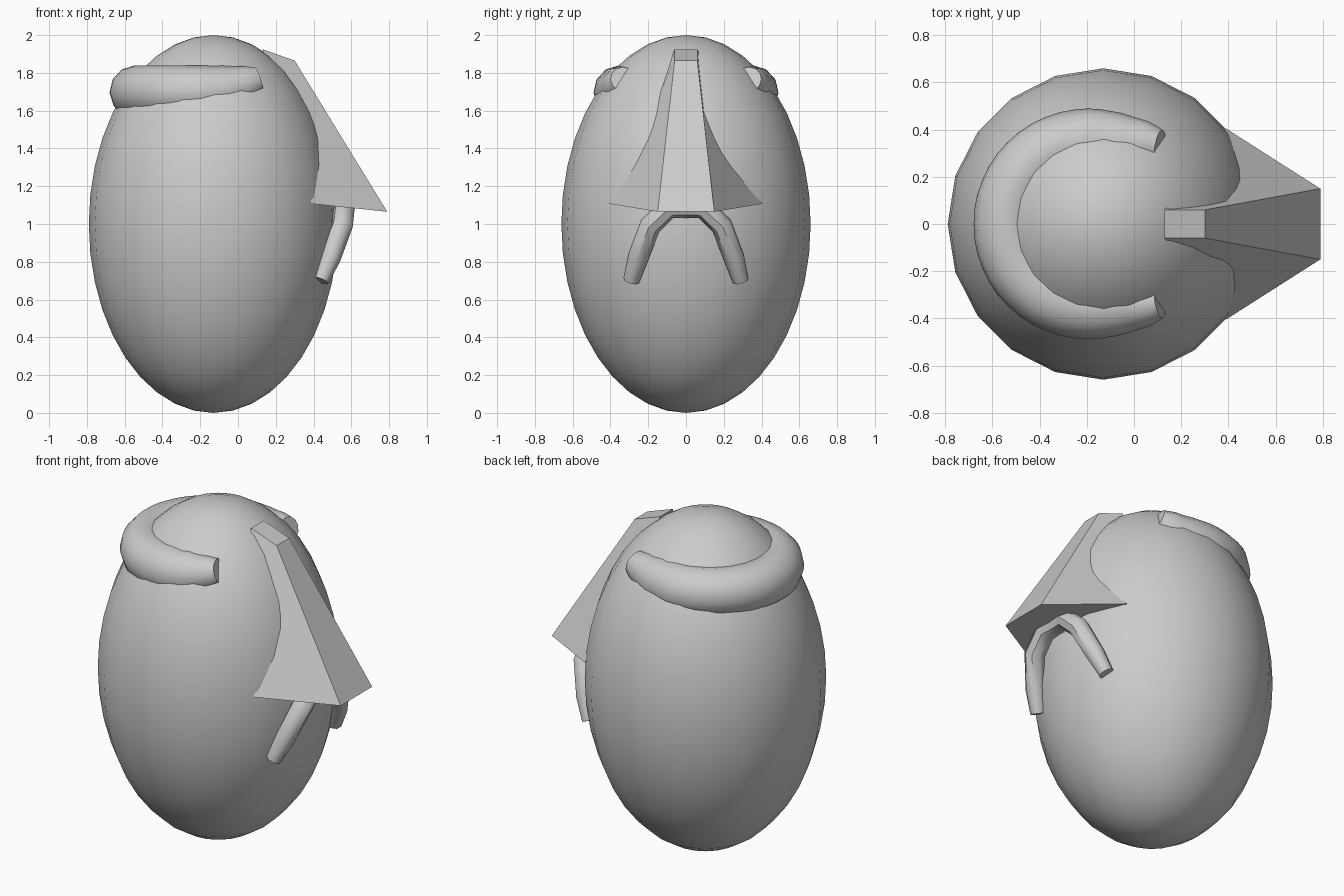
import bpy, bmesh
from math import sin, cos, radians

if "Cube" in bpy.data.objects:
    bpy.data.objects.remove(bpy.data.objects["Cube"])


def tube(name, points, depth, resolution, spline_type):
    """Capped tube along (x, y, z, radius factor) points, turned into a mesh."""
    cu = bpy.data.curves.new(name, 'CURVE')
    cu.dimensions = '3D'
    cu.bevel_depth = depth
    cu.bevel_resolution = resolution
    cu.use_fill_caps = True
    cu.resolution_u = 3
    sp = cu.splines.new(spline_type)
    pts = sp.bezier_points if spline_type == 'BEZIER' else sp.points
    pts.add(len(points) - 1)
    for p, (x, y, z, r) in zip(pts, points):
        p.radius = r
        if spline_type == 'BEZIER':
            p.co = (x, y, z)
            p.handle_left_type = p.handle_right_type = 'AUTO'
        else:
            p.co = (x, y, z, 1)
    ob = bpy.data.objects.new(name, cu)
    bpy.context.collection.objects.link(ob)
    bpy.ops.object.select_all(action='DESELECT')
    ob.select_set(True)
    bpy.context.view_layer.objects.active = ob
    bpy.ops.object.convert(target='MESH')
    bpy.ops.object.shade_smooth_by_angle(angle=radians(45))
    return bpy.context.object


def mirrored(half):
    """Path from its far end on +y through the middle point to -y."""
    return half[::-1] + [(x, -y, z, r) for x, y, z, r in half[1:]]


# Head: egg shape
bpy.ops.mesh.primitive_uv_sphere_add(segments=20, ring_count=20, radius=1, location=(-0.13, 0, 1.0))
head = bpy.context.object
head.name = "head"
head.scale = (0.66, 0.66, 1.0)
bpy.ops.object.shade_smooth()

# Hair: fat band round the back of the head, thinner at its ends
R, z = 0.35, 1.70
half = [(-0.19 - R * cos(radians(a)), R * sin(radians(a)), z, 1.0) for a in (0, 22.5, 45, 67.5, 90)]
half += [(-0.06, 0.345, 1.715, 0.9), (0.05, 0.34, 1.745, 0.68), (0.11, 0.33, 1.765, 0.5)]
tube("hair_band", mirrored(half), 0.14, 4, 'BEZIER')

# Nose: flared wedge, flat faces
bm = bmesh.new()
right = [(0.13, 0.06, 1.925), (0.30, 0.06, 1.865), (0.79, 0.15, 1.065), (0.39, 0.405, 1.107)]
a = [bm.verts.new(p) for p in right]
b = [bm.verts.new((x, -y, z)) for x, y, z in right]
bm.faces.new(a)
bm.faces.new(b[::-1])
for i in range(4):
    j = (i + 1) % 4
    bm.faces.new((a[j], a[i], b[i], b[j]))
bmesh.ops.recalc_face_normals(bm, faces=bm.faces)
me = bpy.data.meshes.new("nose")
bm.to_mesh(me)
bm.free()
bpy.context.collection.objects.link(bpy.data.objects.new("nose", me))

# Moustache: drooping tube under the nose
half = [(0.555, 0, 1.09, 1), (0.56, 0.09, 1.085, 1), (0.55, 0.19, 0.99, 1),
        (0.49, 0.255, 0.82, 0.95), (0.44, 0.29, 0.70, 0.75)]
tube("moustache", mirrored(half), 0.058, 2, 'POLY')
